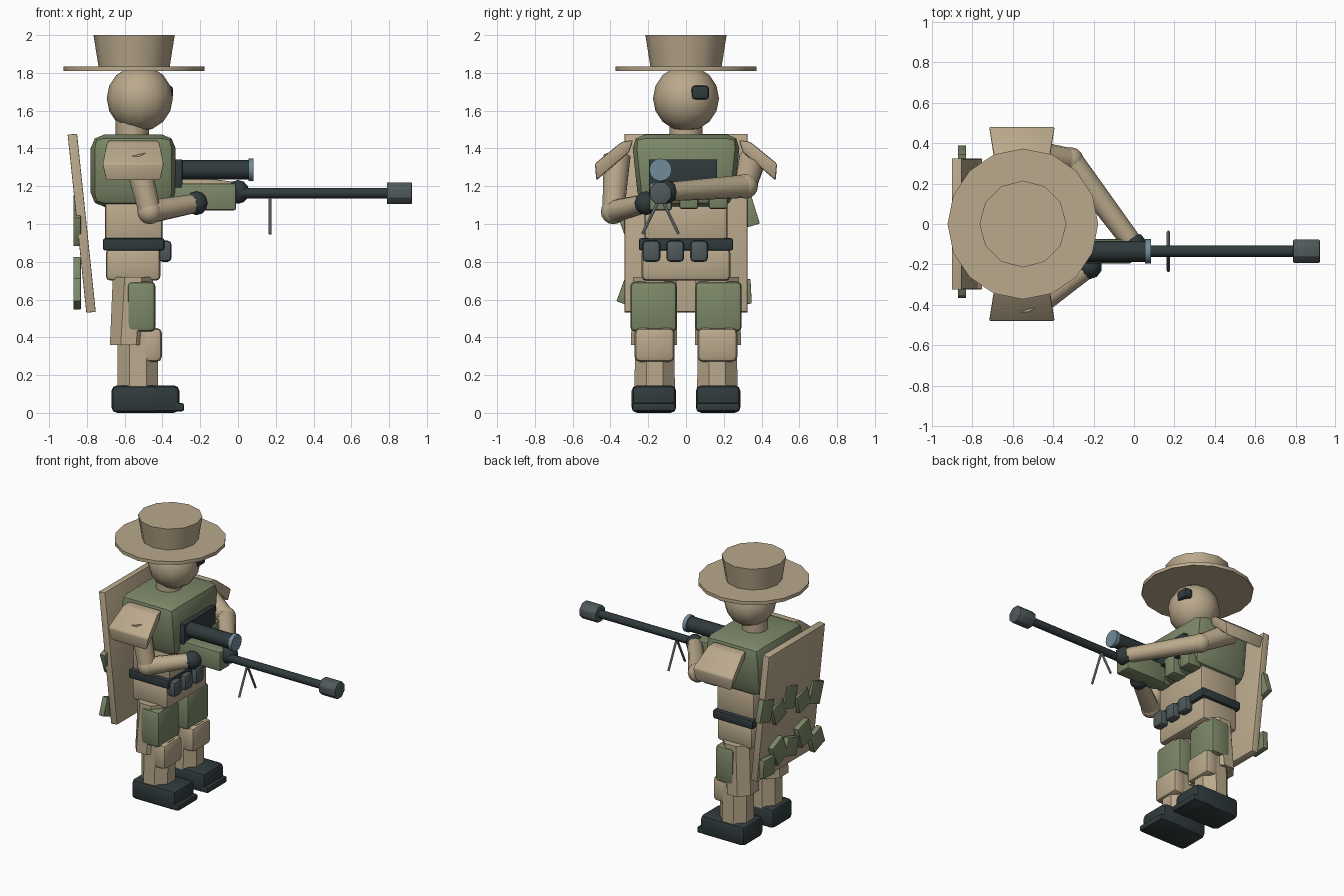
import bpy, bmesh, math
from mathutils import Vector, Matrix

if "Cube" in bpy.data.objects:
    bpy.data.objects.remove(bpy.data.objects["Cube"])


def material(name, r, g, b):
    m = bpy.data.materials.new(name)
    lin = [((c / 255 + 0.055) / 1.055) ** 2.4 for c in (r, g, b)]
    m.diffuse_color = (*lin, 1)
    m.use_nodes = True
    m.node_tree.nodes["Principled BSDF"].inputs["Base Color"].default_value = m.diffuse_color
    return m


TAN = material("tan cloth", 186, 169, 140)
GREEN = material("olive green", 124, 136, 104)
DARK = material("dark slate", 48, 58, 60)
GREY = material("gunmetal grey", 80, 90, 92)
STEEL = material("light steel", 148, 154, 158)
LENS = material("lens blue", 112, 140, 154)


def finish(name, bm, mat, bevel=0, smooth=True, segments=2):
    bmesh.ops.recalc_face_normals(bm, faces=bm.faces)
    if bevel:
        bmesh.ops.bevel(bm, geom=list(bm.edges), offset=bevel, segments=segments,
                        profile=0.5, affect='EDGES', clamp_overlap=True)
    me = bpy.data.meshes.new(name)
    bm.to_mesh(me)
    bm.free()
    me.materials.append(mat)
    ob = bpy.data.objects.new(name, me)
    bpy.context.collection.objects.link(ob)
    if smooth:
        bpy.ops.object.select_all(action='DESELECT')
        ob.select_set(True)
        bpy.context.view_layer.objects.active = ob
        bpy.ops.object.shade_smooth_by_angle(angle=math.radians(35))
    return ob


def box(name, x, y, z, mat, bevel=0.0, taper=1.0, tilt=0.0):
    """Box from axis ranges; taper scales the bottom in y, tilt turns it about x."""
    bm = bmesh.new()
    bmesh.ops.create_cube(bm, size=1)
    size = Vector((x[1] - x[0], y[1] - y[0], z[1] - z[0]))
    mid = Vector((x[0] + x[1], y[0] + y[1], z[0] + z[1])) / 2
    for v in bm.verts:
        if v.co.z < 0:
            v.co.y *= taper
        v.co = Matrix.Rotation(tilt, 3, 'X') @ (v.co * size) + mid
    return finish(name, bm, mat, bevel)


def tube(name, a, b, r1, r2, mat, sides=12, bevel=0, turn=0.0):
    """Tapered cylinder between two points."""
    a, b = Vector(a), Vector(b)
    d = b - a
    bm = bmesh.new()
    bmesh.ops.create_cone(bm, cap_ends=True, segments=sides, radius1=r1, radius2=r2, depth=d.length)
    rot = d.to_track_quat('Z', 'Y').to_matrix().to_4x4()
    bm.transform(Matrix.Translation((a + b) / 2) @ rot @ Matrix.Rotation(turn, 4, 'Z'))
    return finish(name, bm, mat, bevel)


def ball(name, c, r, mat, seg=12, rings=8):
    bm = bmesh.new()
    bmesh.ops.create_uvsphere(bm, u_segments=seg, v_segments=rings, radius=r)
    bm.transform(Matrix.Translation(c))
    return finish(name, bm, mat)


def prism(name, section_a, section_b, mat, bevel=0):
    """Solid joining two matching outlines."""
    bm = bmesh.new()
    a = [bm.verts.new(p) for p in section_a]
    b = [bm.verts.new(p) for p in section_b]
    n = len(a)
    bm.faces.new(a)
    bm.faces.new(b[::-1])
    for i in range(n):
        bm.faces.new((a[i], b[i], b[(i + 1) % n], a[(i + 1) % n]))
    return finish(name, bm, mat, bevel)


# Hat, head, neck and eyepiece
tube("hat_brim", (-0.55, 0, 1.81), (-0.55, 0, 1.835), 0.373, 0.373, TAN, 16)
tube("hat_crown", (-0.55, 0, 1.83), (-0.55, 0, 2.0), 0.188, 0.215, TAN, 12)
ball("head", (-0.52, 0, 1.665), 0.175, TAN)
tube("neck", (-0.56, 0, 1.44), (-0.56, 0, 1.6), 0.088, 0.088, TAN)
box("eyepiece", (-0.41, -0.345), (0.03, 0.122), (1.66, 1.732), DARK, 0.015)

# Torso, abdomen, belt and hips
box("torso", (-0.78, -0.33), (-0.29, 0.29), (1.09, 1.475), GREEN, 0.075, 0.86)
box("abdomen", (-0.705, -0.40), (-0.22, 0.22), (0.9, 1.12), TAN, 0.02)
box("belt", (-0.715, -0.39), (-0.25, 0.25), (0.86, 0.925), DARK, 0.012)
box("hips", (-0.70, -0.41), (-0.235, 0.235), (0.70, 0.87), TAN, 0.025)
box("chest_panel", (-0.36, -0.295), (-0.196, 0.164), (1.19, 1.342), DARK, 0.004)
for i in range(3):
    y = -0.183 + i * 0.126
    box("belt_pouch", (-0.42, -0.352), (y - 0.047, y + 0.047), (0.80, 0.912), GREY, 0.02)
    y = -0.14 + i * 0.155
    box("chest_pouch", (-0.40, -0.29), (y - 0.05, y + 0.05), (1.08, 1.22), GREEN, 0.012)

# Legs and shoulder plates, mirrored left and right
for s, side in ((-1, "right"), (1, "left")):
    def span(a, b):
        return tuple(sorted((s * a, s * b)))

    def octagon(x, y, hx, hy, z):
        k = math.cos(math.pi / 8)
        return [(x + hx / k * math.cos(math.pi / 8 + i * math.pi / 4),
                 s * (y + hy / k * math.sin(math.pi / 8 + i * math.pi / 4)), z) for i in range(8)]

    prism(side + "_thigh", octagon(-0.58, 0.17, 0.098, 0.122, 0.36),
          octagon(-0.555, 0.165, 0.108, 0.115, 0.72), TAN)
    box(side + "_thigh_pad", (-0.587, -0.437), span(0.048, 0.295), (0.43, 0.695), GREEN, 0.025)
    prism(side + "_shin", octagon(-0.53, 0.166, 0.107, 0.108, 0.12),
          octagon(-0.53, 0.166, 0.107, 0.1, 0.45), TAN)
    box(side + "_knee_pad", (-0.51, -0.403), span(0.06, 0.272), (0.27, 0.45), TAN, 0.028)
    box(side + "_boot", (-0.67, -0.31), span(0.052, 0.288), (0.0, 0.146), DARK, 0.03)
    box(side + "_toe_sole", (-0.45, -0.285), span(0.055, 0.285), (0.008, 0.052), DARK, 0.012)

    # Flared shoulder plate: profile of y, z and half width
    profile = [(0.28, 1.445, 0.13), (0.34, 1.435, 0.14), (0.482, 1.32, 0.165),
               (0.475, 1.23, 0.145), (0.30, 1.38, 0.13)]
    prism(side + "_shoulder_plate", [(-0.555 - w, s * y, z) for y, z, w in profile],
          [(-0.555 + w, s * y, z) for y, z, w in profile], TAN, 0.01)

# Arms: shoulder, elbow and hand positions
arms = {"right": ((-0.54, -0.365, 1.36), (-0.467, -0.385, 1.065), (-0.22, -0.21, 1.11)),
        "left": ((-0.54, 0.35, 1.34), (-0.315, 0.315, 1.2), (0.0, -0.105, 1.17))}
for side, (shoulder, elbow, hand) in arms.items():
    tube(side + "_upper_arm", shoulder, elbow, 0.073, 0.06, TAN)
    ball(side + "_elbow", elbow, 0.066, TAN)
    tube(side + "_forearm", elbow, hand, 0.062, 0.05, TAN)
    ball(side + "_glove", hand, 0.063, DARK, 10, 6)

# Long rifle with scope and bipod
GY = -0.135
box("rifle_body", (-0.34, -0.01), (GY - 0.06, GY + 0.06), (1.072, 1.215), GREEN, 0.012)
tube("barrel", (-0.05, GY, 1.163), (0.81, GY, 1.163), 0.028, 0.028, DARK)
tube("muzzle_brake", (0.788, GY, 1.163), (0.92, GY, 1.163), 0.062, 0.062, GREY, 8, 0.004, math.pi / 8)
tube("scope", (-0.335, GY, 1.287), (0.06, GY, 1.287), 0.052, 0.052, DARK)
tube("scope_ring", (0.055, GY, 1.287), (0.083, GY, 1.287), 0.06, 0.06, LENS)
for s in (-1, 1):
    tube("bipod_leg", (0.17, GY, 1.145), (0.17, GY + s * 0.096, 0.947), 0.008, 0.008, STEEL, 8)

# Leaning back board
lean = [(-0.902, 1.473), (-0.852, 1.478), (-0.753, 0.535), (-0.803, 0.53)]
prism("back_board", [(x, -0.325, z) for x, z in lean], [(x, 0.325, z) for x, z in lean], TAN, 0.004)

# Crooked camouflage patches in two rows: y, z and tilt
patches = [(0.305, 1.06, 0.3), (0.16, 1.0, -0.35), (0.03, 1.06, 0.3), (-0.12, 0.98, -0.25), (-0.27, 0.98, 0.35),
           (0.28, 0.64, 0.05), (0.15, 0.71, -0.4), (0.01, 0.69, 0.3), (-0.14, 0.73, -0.3), (-0.285, 0.63, -0.35)]
for i, (y, z, tilt) in enumerate(patches):
    h = 0.065 if i % 2 else 0.08
    box("camo_patch", (-0.872, -0.832), (y - 0.065, y + 0.065), (z - h, z + h), GREEN, 0.003, 1, tilt)
